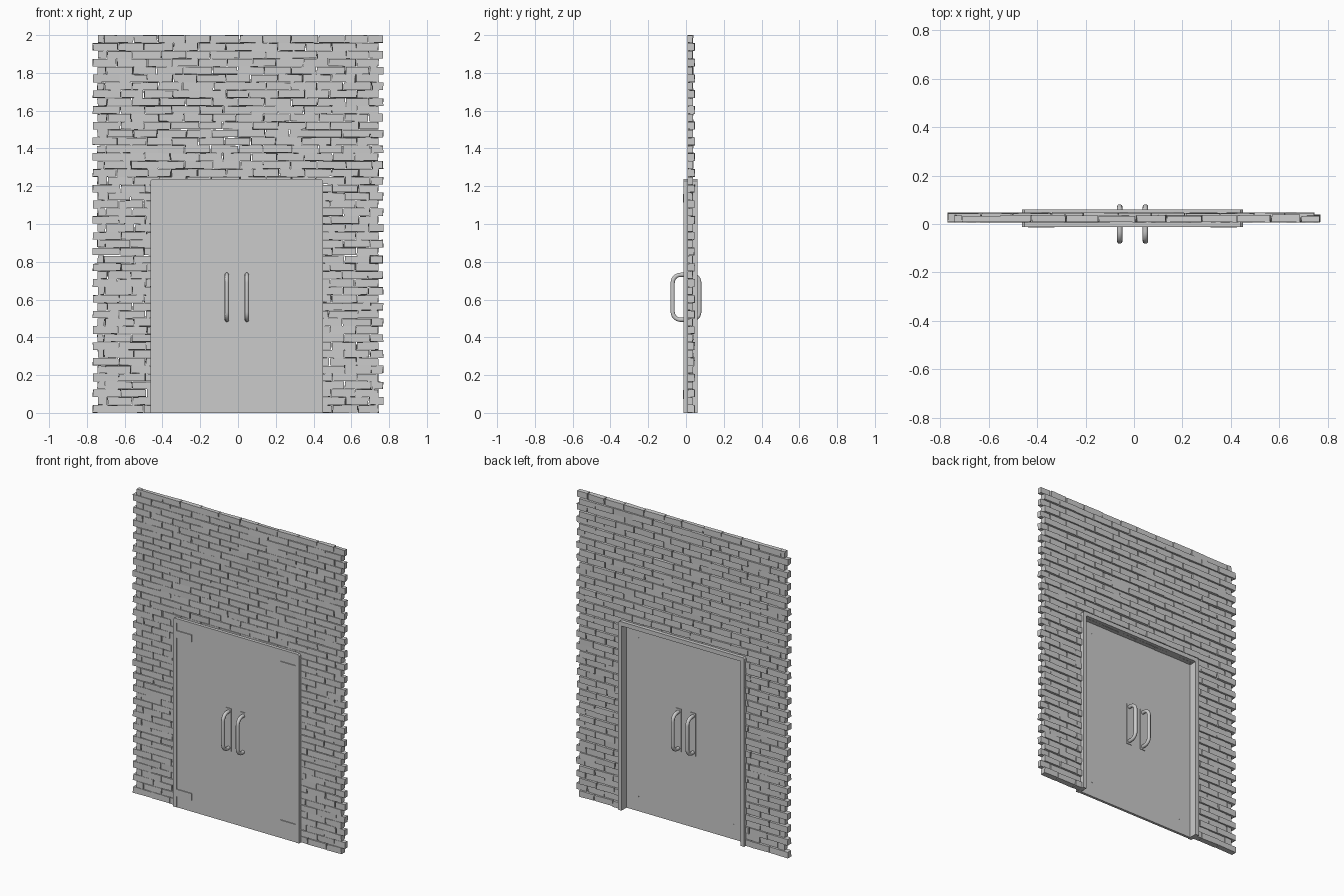
import bpy, bmesh, math, random
from mathutils import Vector

if "Cube" in bpy.data.objects:
    bpy.data.objects.remove(bpy.data.objects["Cube"])

random.seed(4)
CX = -0.006            # door centre line
ROWS, ROW_H = 48, 2 / 48
HALF_W = 0.77


def finish(bm, name):
    bmesh.ops.recalc_face_normals(bm, faces=bm.faces)
    me = bpy.data.meshes.new(name)
    bm.to_mesh(me)
    bm.free()
    ob = bpy.data.objects.new(name, me)
    bpy.context.collection.objects.link(ob)
    return ob


def add_box(bm, x0, x1, y0, y1, z0, z1, jitter=(0, 0, 0)):
    for v in bmesh.ops.create_cube(bm, size=1)["verts"]:
        c = v.co
        v.co = Vector((x1 if c.x > 0 else x0, y1 if c.y > 0 else y0, z1 if c.z > 0 else z0))
        for i, j in enumerate(jitter):
            v.co[i] += random.uniform(-j, j)
        if any(jitter):
            v.co.x = max(-HALF_W, min(HALF_W, v.co.x))
            v.co.z = max(0, min(2, v.co.z))


def box(name, *dims):
    bm = bmesh.new()
    add_box(bm, *dims)
    return finish(bm, name)


# Brick wall: uneven bricks in staggered rows, leaving the doorway open
def brick_row(bm, row, x0, x1):
    pitch = 0.14
    shift = 0 if row % 2 == 0 else 0.07
    depth = 0.045 if row % 2 == 0 else 0.036
    cuts = [x0]
    x = -HALF_W + shift
    while x < x1 - 0.04:
        if x > x0 + 0.04:
            cuts.append(x + random.uniform(-0.012, 0.012))
        x += pitch
    cuts.append(x1)
    z = row * ROW_H
    for a, b in zip(cuts, cuts[1:]):
        add_box(bm, a + 0.002, b - 0.002, 0.008, depth + random.uniform(-0.002, 0.002),
                z + 0.0012, z + ROW_H - 0.0012, (0.003, 0.001, 0.002))


bm = bmesh.new()
for row in range(ROWS):
    left, right = (-HALF_W, 0.745) if row % 2 == 0 else (-0.745, HALF_W)
    if row < 29:
        brick_row(bm, row, left, CX - 0.443)
        brick_row(bm, row, CX + 0.443, right)
    else:
        brick_row(bm, row, left, right)
finish(bm, "brick_wall")

# Door frame: one arch profile extruded through the wall
outer, inner, top, lintel = 0.457, 0.432, 1.238, 1.21
ch = 0.01
profile = [(-outer, 0), (-outer, top - ch), (-outer + ch, top), (outer - ch, top),
           (outer, top - ch), (outer, 0), (inner, 0), (inner, lintel),
           (-inner, lintel), (-inner, 0)]
bm = bmesh.new()
face = bm.faces.new([bm.verts.new((CX + x, -0.012, z)) for x, z in profile])
ext = bmesh.ops.extrude_face_region(bm, geom=[face])
for v in ext["geom"]:
    if isinstance(v, bmesh.types.BMVert):
        v.co.y = 0.06
finish(bm, "door_frame")

# Door panel
box("door_panel", CX - inner, CX + inner, -0.009, 0.008, 0, lintel)

# Corner hinge plates with small bolt ends on the back
for side in (-1, 1):
    for z in (0.097, 1.137):
        xs = sorted((CX + side * 0.432, CX + side * 0.322))
        box("hinge_plate", *xs, -0.015, -0.008, z - 0.023, z + 0.023)
        for dx in (0.345, 0.405):
            bpy.ops.mesh.primitive_cylinder_add(vertices=8, radius=0.003, depth=0.002,
                                                location=(CX + side * dx, 0.0085, z),
                                                rotation=(math.pi / 2, 0, 0))
            bpy.context.object.name = "hinge_bolt"


# Pull handles: rounded tube loops on both faces of the door
def handle(name, x, direction, y_base):
    reach, z0, z1, r = 0.0705, 0.493, 0.731, 0.042
    pts = [(y_base, z0)]
    for zc, start in ((z0 + r, -90), (z1 - r, 0)):
        for i in range(9):
            a = math.radians(start + 90 * i / 8)
            pts.append((direction * (reach - r + r * math.cos(a)), zc + r * math.sin(a)))
    pts.append((y_base, z1))
    cu = bpy.data.curves.new(name, "CURVE")
    cu.dimensions = "3D"
    cu.bevel_depth = 0.0115
    cu.bevel_resolution = 3
    cu.use_fill_caps = True
    sp = cu.splines.new("POLY")
    sp.points.add(len(pts) - 1)
    for p, (y, z) in zip(sp.points, pts):
        p.co = (x, y, z, 1)
    ob = bpy.data.objects.new(name, cu)
    bpy.context.collection.objects.link(ob)
    bpy.ops.object.select_all(action="DESELECT")
    ob.select_set(True)
    bpy.context.view_layer.objects.active = ob
    bpy.ops.object.convert(target="MESH")
    bpy.ops.object.shade_smooth_by_angle(angle=math.radians(40))


for side in (-1, 1):
    x = CX + side * 0.053
    handle("front_handle", x, -1, -0.009)
    handle("back_handle", x, 1, 0.008)
    box("front_handle_plate", x - 0.019, x + 0.019, -0.013, -0.008, 0.472, 0.752)
    box("back_handle_plate", x - 0.019, x + 0.019, 0.007, 0.012, 0.472, 0.752)
